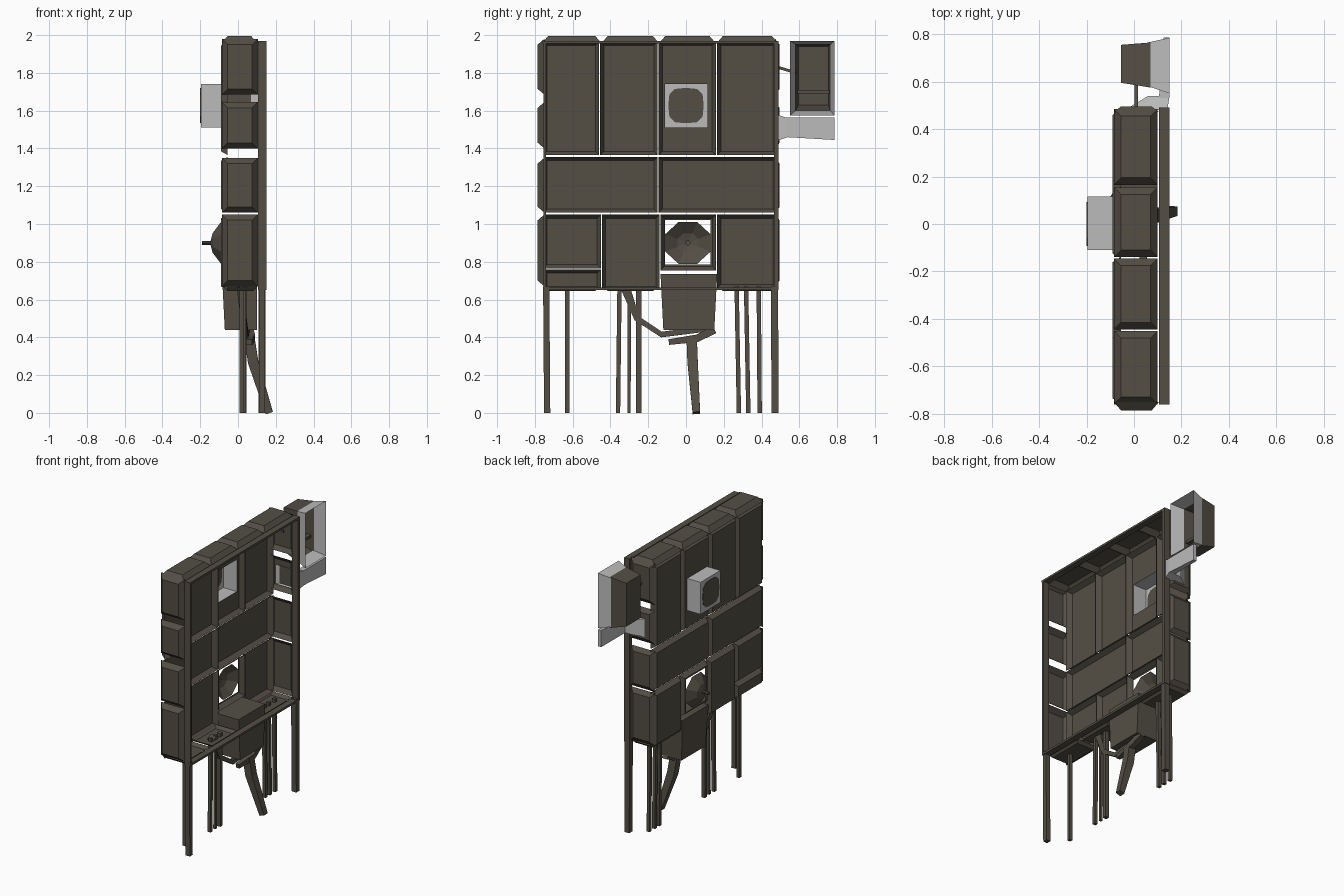
import bpy, bmesh, math
from mathutils import Vector

if "Cube" in bpy.data.objects:
    bpy.data.objects.remove(bpy.data.objects["Cube"])

def material(name, rgb):
    m = bpy.data.materials.new(name)
    m.diffuse_color = (*rgb, 1)
    m.use_nodes = True
    m.node_tree.nodes["Principled BSDF"].inputs["Base Color"].default_value = m.diffuse_color
    return m

DARK = material("dark bronze", (0.088, 0.078, 0.060))
GREY = material("light grey", (0.50, 0.50, 0.50))

def finish(name, bm, mat, normals=True):
    if normals:
        bmesh.ops.recalc_face_normals(bm, faces=bm.faces)
    me = bpy.data.meshes.new(name)
    bm.to_mesh(me)
    bm.free()
    me.materials.append(mat)
    ob = bpy.data.objects.new(name, me)
    bpy.context.collection.objects.link(ob)
    return ob

def corners(axis, level, r):
    """Four points of a rectangle r=(a0,a1,b0,b1) on the plane axis=level."""
    pts = []
    for a, b in ((r[0], r[2]), (r[1], r[2]), (r[1], r[3]), (r[0], r[3])):
        p = [a, b]
        p.insert(axis, level)
        pts.append(p)
    return pts

def shell(name, axis, base, r0, top, r1, mat=DARK, cap=True, floor=False, hole=None):
    """Tapered rectangular shell, open at the base; the cap may have a hole."""
    bm = bmesh.new()
    A = [bm.verts.new(p) for p in corners(axis, base, r0)]
    B = [bm.verts.new(p) for p in corners(axis, top, r1)]
    H = [bm.verts.new(p) for p in corners(axis, top, hole)] if hole else None
    for i in range(4):
        j = (i + 1) % 4
        bm.faces.new((A[i], A[j], B[j], B[i]))
        if H:
            bm.faces.new((B[i], B[j], H[j], H[i]))
    if cap and not H:
        bm.faces.new(B)
    if floor:
        bm.faces.new(A)
    ob = finish(name, bm, mat)
    return ob

def pillow(name, axis, base, top, r, inset=0.02, **kw):
    return shell(name, axis, base, r, top,
                 (r[0] + inset, r[1] - inset, r[2] + inset, r[3] - inset), **kw)

def box(name, x, y, z, mat=DARK):
    r = (x[0], x[1], y[0], y[1])
    return shell(name, 2, z[0], r, z[1], r, mat, floor=True)

def rod(name, pts, w, mat=DARK):
    """Four sided rod through points, with a width for each point."""
    bm = bmesh.new()
    rings = []
    for i, p in enumerate(pts):
        d = Vector(pts[min(i + 1, len(pts) - 1)]) - Vector(pts[max(i - 1, 0)])
        u = d.cross(Vector((1, 0, 0))).normalized()
        v = d.cross(u).normalized()
        h = w[i] / 2
        rings.append([bm.verts.new(Vector(p) + u * a * h + v * b * h)
                      for a, b in ((-1, -1), (1, -1), (1, 1), (-1, 1))])
    for A, B in zip(rings, rings[1:]):
        for i in range(4):
            j = (i + 1) % 4
            bm.faces.new((A[i], A[j], B[j], B[i]))
    bm.faces.new(rings[0])
    bm.faces.new(rings[-1])
    return finish(name, bm, mat)

# main wall tiles, bulging towards -x: (y0, y1, z0, z1)
tiles = [(-0.755, -0.46, 1.365, 1.965), (-0.455, -0.15, 1.365, 1.965), (0.165, 0.48, 1.365, 1.965),
         (-0.755, -0.15, 1.06, 1.355), (-0.145, 0.48, 1.06, 1.355),
         (-0.755, -0.45, 0.765, 1.05), (-0.755, -0.45, 0.65, 0.76),
         (-0.445, -0.14, 0.65, 1.05), (0.165, 0.48, 0.66, 1.05)]
for t in tiles:
    pillow("wall_tile", 0, -0.055, -0.09, t)
pillow("window_tile", 0, -0.055, -0.09, (-0.145, 0.158, 1.365, 1.965), hole=(-0.11, 0.115, 1.51, 1.74))
pillow("vent_tile", 0, -0.055, -0.09, (-0.135, 0.16, 0.755, 1.05), hole=(-0.11, 0.13, 0.785, 1.02))

# end tiles on both narrow sides: (x0, x1, z0, z1)
for z0, z1 in ((1.685, 1.98), (1.40, 1.645), (1.06, 1.35), (0.67, 1.05)):
    pillow("left_end_tile", 1, -0.75, -0.785, (-0.085, 0.105, z0, z1), 0.03)
    pillow("right_end_tile", 1, 0.472, 0.495, (-0.085, 0.105, z0, z1), 0.03)

# top and bottom tiles, with small nubs on top
for y0, y1 in ((-0.76, -0.45), (-0.445, -0.145), (-0.14, 0.155), (0.165, 0.485)):
    pillow("top_tile", 2, 1.96, 1.995, (-0.085, 0.1, y0, y1), 0.03)
    if y0 != -0.14:
        pillow("bottom_tile", 2, 0.665, 0.645, (-0.075, 0.1, y0 + 0.01, y1 - 0.01), 0.02)

# thin open frame on the +x side
F = (0.105, 0.15)
box("frame_top", F, (-0.76, 0.49), (1.955, 1.97))
box("frame_bottom", F, (-0.75, 0.47), (0.65, 0.665))
box("frame_left_post", F, (-0.755, -0.74), (0.65, 1.96))
box("frame_right_post", F, (0.465, 0.49), (0.65, 1.96))

# grey window box with a dark rounded plate on its end
w = (-0.11, 0.115, 1.51, 1.74)
shell("window_box", 0, -0.09, w, -0.196, w, GREY)

def disc(name, x, y, z, r, n, thick, mat=DARK):
    bm = bmesh.new()
    rings = []
    for dx in (0, thick):
        ring = []
        for i in range(n):
            a = 2 * math.pi * (i + 0.5) / n
            c, s = math.cos(a), math.sin(a)
            k = r / (c ** 4 + s ** 4) ** 0.25   # squarish outline
            ring.append(bm.verts.new((x + dx, y + k * c, z + k * s)))
        rings.append(ring)
        bm.faces.new(ring)
    for i in range(n):
        j = (i + 1) % n
        bm.faces.new((rings[0][i], rings[0][j], rings[1][j], rings[1][i]))
    return finish(name, bm, mat)

disc("window_outer_plate", -0.2, 0, 1.627, 0.092, 16, 0.003)
disc("window_inner_plate", -0.195, 0, 1.627, 0.092, 16, 0.003)

# vent: eight sided funnel with a pointed tip
bm = bmesh.new()
rings = []
for x, r in ((-0.09, 0.13), (-0.135, 0.06), (-0.145, 0.012), (-0.19, 0.012)):
    rings.append([bm.verts.new((x, 0.01 + r * math.cos(math.pi * (i + 0.5) / 4),
                                0.9 + 0.92 * r * math.sin(math.pi * (i + 0.5) / 4))) for i in range(8)])
for A, B in zip(rings, rings[1:]):
    for i in range(8):
        j = (i + 1) % 8
        bm.faces.new((A[i], A[j], B[j], B[i]))
bm.faces.new(rings[-1])
finish("vent_funnel", bm, DARK)

# hanging lower box, tapering downwards, with its underside plate
shell("lower_box", 2, 0.735, (-0.085, 0.1, -0.135, 0.165), 0.44, (-0.07, 0.1, -0.12, 0.15), floor=True)
rod("lower_plate", [(0.06, -0.09, 0.375), (0.07, 0.06, 0.395), (0.06, 0.15, 0.44)], [0.03, 0.04, 0.04])

# hoses
rod("side_hose", [(0.02, -0.32, 0.66), (0.03, -0.26, 0.5), (0.04, -0.13, 0.415), (0.05, 0.15, 0.45)],
    [0.05, 0.03, 0.03, 0.03])
rod("centre_hose", [(0.06, 0.03, 0.4), (0.08, 0.035, 0.27), (0.165, 0.055, 0.0)], [0.055, 0.055, 0.04])

# legs: (x, y at foot, y at top, width)
for x, y0, y1, wd in ((0.127, -0.735, -0.74, 0.033), (0.02, -0.628, -0.628, 0.023),
                      (0.03, -0.36, -0.352, 0.023), (0.03, -0.302, -0.30, 0.018),
                      (0.03, -0.25, -0.25, 0.028), (0.02, 0.28, 0.268, 0.023),
                      (0.02, 0.33, 0.318, 0.023), (0.02, 0.39, 0.385, 0.023),
                      (0.127, 0.472, 0.468, 0.038)):
    rod("leg", [(x, y0, 0), (x, y1, 0.67)], [wd, wd])

# side lamp: dark open pan with a grey flared rim on the +x side
shell("lamp_pan", 0, 0.07, (0.575, 0.765, 1.59, 1.955), -0.055, (0.595, 0.755, 1.63, 1.94))
shell("lamp_rim", 0, 0.15, (0.55, 0.785, 1.575, 1.97), 0.06, (0.58, 0.765, 1.60, 1.95), GREY, cap=False)
box("lamp_crossbar", (0.02, 0.05), (0.59, 0.76), (1.69, 1.71))
rod("lamp_stem", [(0.01, 0.485, 1.83), (0.01, 0.585, 1.80)], [0.015, 0.015])

# grey tray under the lamp
shell("tray", 1, 0.53, (0.105, 0.15, 1.46, 1.565), 0.785, (0.125, 0.15, 1.445, 1.565), GREY, floor=True)
shell("tray_bracket", 1, 0.48, (-0.04, 0.14, 1.44, 1.58), 0.54, (0.06, 0.15, 1.46, 1.56), GREY)
